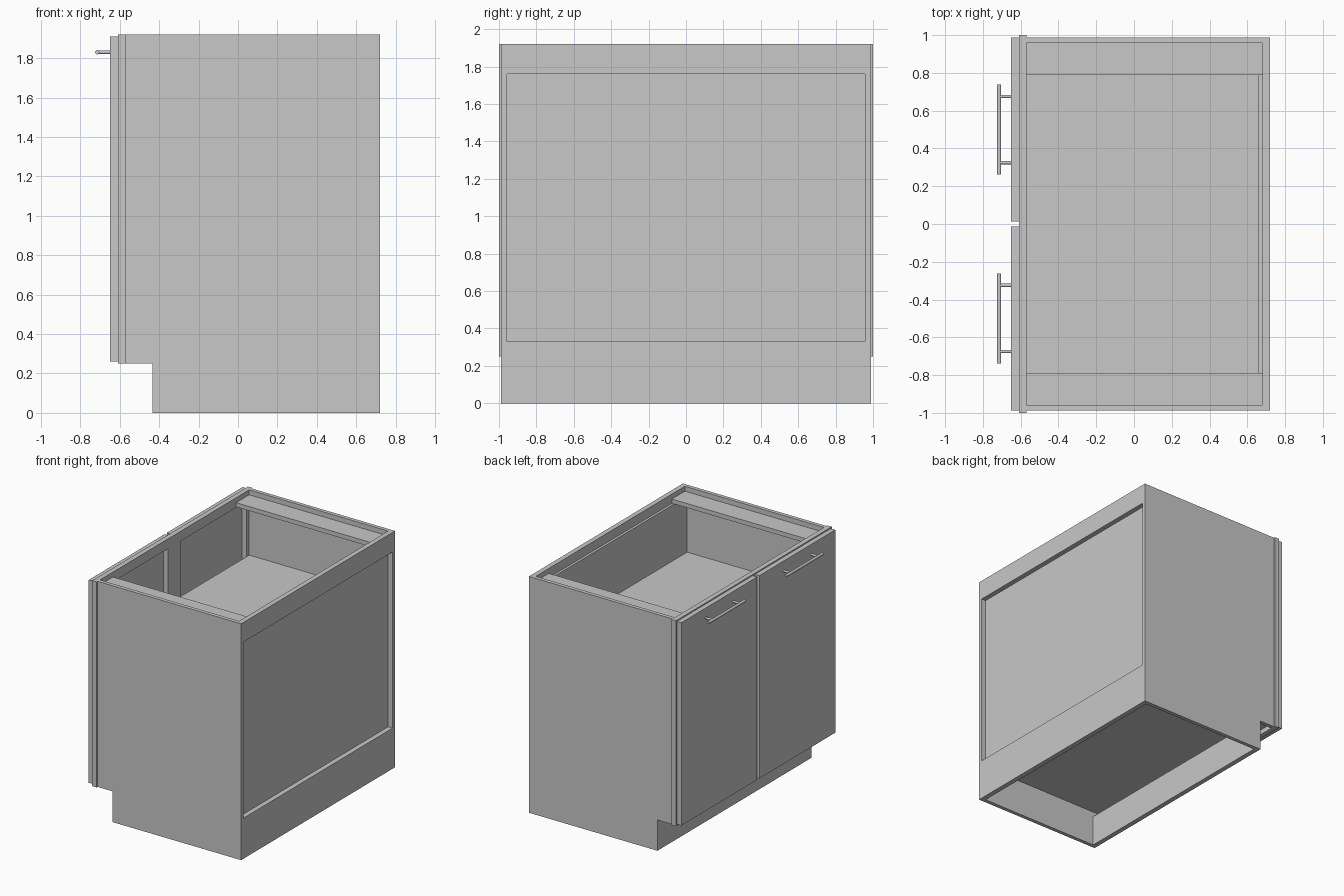
import bpy
import bmesh
from mathutils import Matrix

cube = bpy.data.objects.get("Cube")
if cube:
    bpy.data.objects.remove(cube, do_unlink=True)

GREY = (0.58, 0.58, 0.58, 1.0)
mat = bpy.data.materials.new("cabinet grey")
mat.use_nodes = True
mat.diffuse_color = GREY
mat.node_tree.nodes["Principled BSDF"].inputs["Base Color"].default_value = GREY


def finish(name, bm):
    bmesh.ops.recalc_face_normals(bm, faces=bm.faces)
    mesh = bpy.data.meshes.new(name)
    bm.to_mesh(mesh)
    bm.free()
    mesh.materials.append(mat)
    ob = bpy.data.objects.new(name, mesh)
    bpy.context.collection.objects.link(ob)
    return ob


def box(name, x, y, z):
    """Box from (min, max) ranges on each axis."""
    bm = bmesh.new()
    bmesh.ops.create_cube(bm, size=1)
    for v in bm.verts:
        v.co = [(a + b) / 2 + c * (b - a) for c, (a, b) in zip(v.co, (x, y, z))]
    return finish(name, bm)


def rod(name, center, radius, length, axis):
    bm = bmesh.new()
    turn = Matrix.Rotation(1.5707963, 4, "Y" if axis == "X" else "X")
    bmesh.ops.create_cone(bm, cap_ends=True, segments=20, radius1=radius, radius2=radius,
                          depth=length, matrix=Matrix.Translation(center) @ turn)
    ob = finish(name, bm)
    for p in ob.data.polygons:
        p.use_smooth = len(p.vertices) == 4
    return ob


def span(s, a, b):
    """Range a..b on side s of the middle."""
    return tuple(sorted((s * a, s * b)))


TOP, KICK = 1.92, 0.25            # cabinet top, toe space height
FRONT, BACK, TOE = -0.57, 0.72, -0.435
IN, OUT = 0.957, 0.988            # inner and outer faces of the sides
frame_x = (-0.61, FRONT)
rail_x = (0.68, BACK)

# Side panels with the toe notch, top stretchers, frame stiles, doors and handles
profile = [(TOE, 0), (BACK, 0), (BACK, TOP), (FRONT, TOP), (FRONT, KICK), (TOE, KICK)]
for s, side in ((-1, "right"), (1, "left")):
    bm = bmesh.new()
    face = bm.faces.new([bm.verts.new((x, s * IN, z)) for x, z in profile])
    grown = bmesh.ops.extrude_face_region(bm, geom=[face])["geom"]
    bmesh.ops.translate(bm, vec=(0, s * (OUT - IN), 0),
                        verts=[g for g in grown if isinstance(g, bmesh.types.BMVert)])
    finish(f"{side}_side_panel", bm)

    box(f"{side}_top_stretcher", (FRONT, 0.68), span(s, 0.79, IN), (1.845, 1.88))
    box(f"{side}_frame_stile", frame_x, span(s, 0.92, 1.0), (KICK, TOP))
    box(f"{side}_door", (-0.65, -0.61), span(s, 0.014, OUT), (0.262, 1.91))

    rod(f"{side}_handle_bar", (-0.714, s * 0.5, 1.83), 0.011, 0.476, "Y")
    for i, off in enumerate((-0.175, 0.175)):
        rod(f"{side}_handle_post_{i + 1}", (-0.68, s * 0.5 + off, 1.83), 0.009, 0.064, "X")

# Rest of the face frame
box("frame_top_rail", frame_x, (-0.92, 0.92), (1.84, TOP))
box("frame_bottom_rail", frame_x, (-0.92, 0.92), (KICK, 0.33))
box("frame_centre_stile", frame_x, (-0.085, 0.085), (0.33, 1.84))

# Back rails and recessed back panel
box("back_top_rail", rail_x, (-IN, IN), (1.76, TOP))
box("back_bottom_rail", rail_x, (-IN, IN), (0, 0.33))
box("back_panel", (0.66, 0.68), (-IN, IN), (0.29, 1.845))

# Floor, shelf and toe board
box("bottom_panel", (FRONT, 0.66), (-IN, IN), (0.29, 0.33))
box("shelf", (FRONT, 0.66), (-IN, IN), (1.355, 1.39))
box("toe_board", (TOE, TOE + 0.04), (-IN, IN), (0, KICK))
